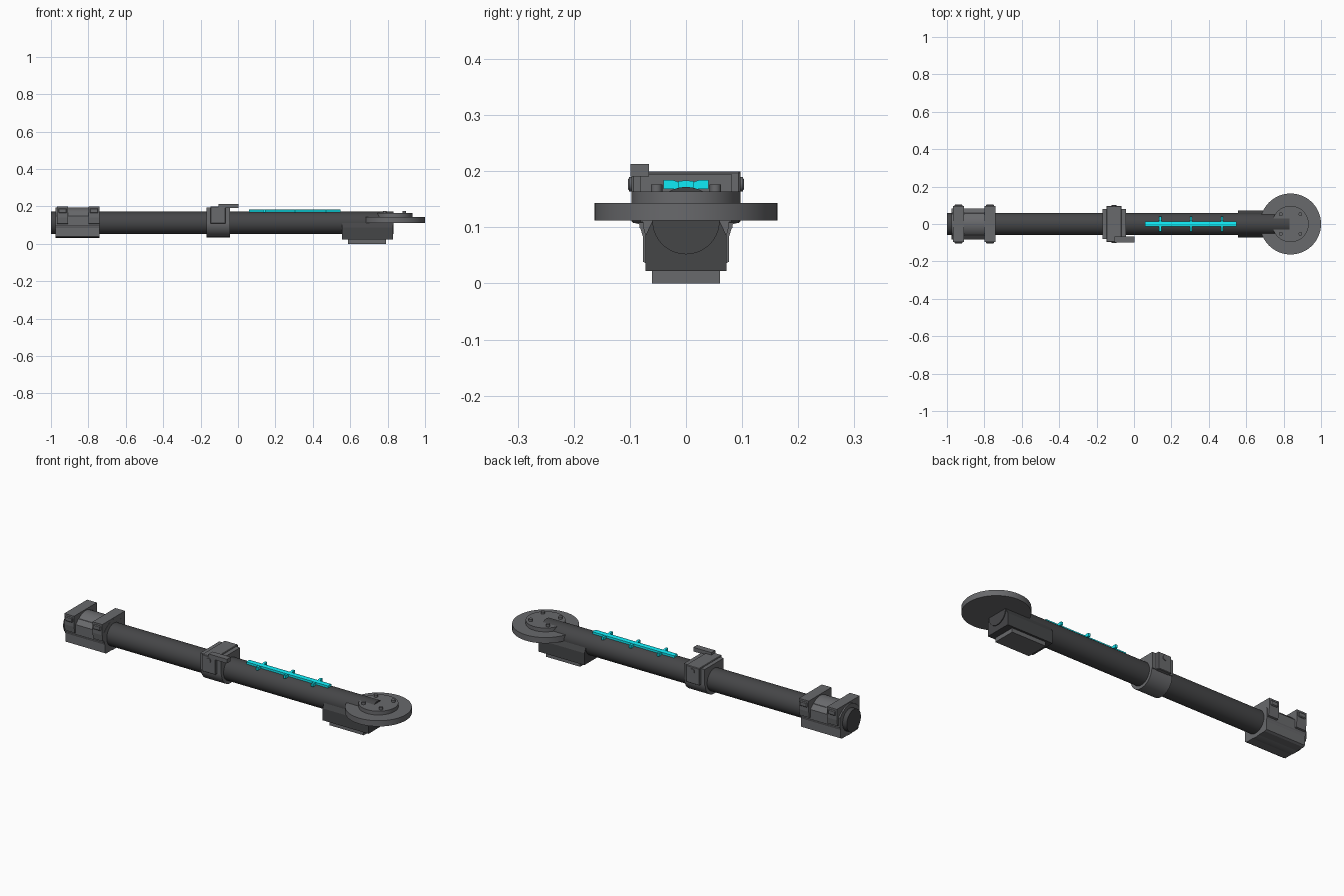
import bpy, bmesh, math
from mathutils import Matrix

if "Cube" in bpy.data.objects:
    bpy.data.objects.remove(bpy.data.objects["Cube"])

TUBE_Z = 0.112


def material(name, rgb):
    mat = bpy.data.materials.new(name)
    mat.diffuse_color = (*rgb, 1)
    mat.use_nodes = True
    mat.node_tree.nodes["Principled BSDF"].inputs["Base Color"].default_value = mat.diffuse_color
    return mat


cyan = material("cyan", (0.005, 0.84, 0.93))
dark = material("dark_metal", (0.06, 0.061, 0.064))
metal = material("metal", (0.14, 0.142, 0.15))


def finish(name, bm, mat, smooth=False, bevel=0):
    bmesh.ops.recalc_face_normals(bm, faces=bm.faces)
    me = bpy.data.meshes.new(name)
    bm.to_mesh(me)
    bm.free()
    ob = bpy.data.objects.new(name, me)
    bpy.context.collection.objects.link(ob)
    me.materials.append(mat)
    if bevel:
        mod = ob.modifiers.new("bevel", 'BEVEL')
        mod.width, mod.segments = bevel, 1
    if smooth:
        bpy.ops.object.select_all(action='DESELECT')
        ob.select_set(True)
        bpy.context.view_layer.objects.active = ob
        bpy.ops.object.shade_smooth_by_angle(angle=math.radians(35))
    return ob


def box(name, x, y, z, mat=metal, bevel=0):
    """Box from (min, max) ranges."""
    bm = bmesh.new()
    size = [b - a for a, b in (x, y, z)]
    mid = [(a + b) / 2 for a, b in (x, y, z)]
    bmesh.ops.create_cube(bm, size=1, matrix=Matrix.Translation(mid) @ Matrix.Diagonal((*size, 1)))
    return finish(name, bm, mat, bevel=bevel)


def cylinder(name, centre, r, length, axis='Z', sides=48, mat=metal):
    rot = {'X': Matrix.Rotation(math.pi / 2, 4, 'Y'),
           'Y': Matrix.Rotation(math.pi / 2, 4, 'X'), 'Z': Matrix()}[axis]
    bm = bmesh.new()
    bmesh.ops.create_cone(bm, cap_ends=True, segments=sides, radius1=r, radius2=r,
                          depth=length, matrix=Matrix.Translation(centre) @ rot)
    return finish(name, bm, mat, smooth=True)


def extrude_x(name, half, x, mat=metal):
    """Half profile of (y, z) points mirrored in y and extruded along x."""
    pts = half + [(-y, z) for y, z in reversed(half) if y > 1e-6]
    bm = bmesh.new()
    face = bm.faces.new([bm.verts.new((x[0], y, z)) for y, z in pts])
    geo = bmesh.ops.extrude_face_region(bm, geom=[face])['geom']
    bmesh.ops.translate(bm, vec=(x[1] - x[0], 0, 0),
                        verts=[v for v in geo if isinstance(v, bmesh.types.BMVert)])
    return finish(name, bm, mat)


# Main tube
cylinder("main_tube", (-0.084, 0, TUBE_Z), 0.06, 1.832, 'X', 64, dark)

# Rear housing with two bolted cross bands
rear = (-0.975, -0.74)
cylinder("rear_housing_shell", (sum(rear) / 2, 0, TUBE_Z), 0.082, rear[1] - rear[0], 'X')
extrude_x("rear_housing_base", [(0.066, 0.033), (0.077, 0.039), (0.077, 0.09), (0.083, 0.1),
                                (0.083, 0.15), (0.06, 0.172)], rear)
for i, x in enumerate((-0.938, -0.77)):
    extrude_x(f"rear_band_{i}", [(0.082, 0.105), (0.092, 0.108), (0.097, 0.142), (0.097, 0.2)],
              (x - 0.029, x + 0.029))
    box(f"rear_band_pad_{i}", (x - 0.022, x + 0.022), (-0.103, 0.103), (0.164, 0.19), bevel=0.004)

# Middle clamp with bolted block and offset tab
cylinder("clamp_ring", (-0.106, 0, TUBE_Z), 0.077, 0.124, 'X')
box("clamp_shoulder", (-0.168, -0.044), (-0.081, 0.081), (0.11, 0.195))
box("clamp_block", (-0.147, -0.067), (-0.097, 0.097), (0.108, 0.2), bevel=0.003)
cylinder("clamp_bolt", (-0.107, 0, 0.177), 0.013, 0.203, 'Y', 24)
box("clamp_tab", (-0.105, 0.003), (-0.099, -0.066), (0.191, 0.213))

# Front saddle under the tube, with foot plate
extrude_x("front_saddle", [(0.072, 0.022), (0.072, 0.086), (0.059, 0.113)], (0.555, 0.828), dark)
box("foot_plate", (0.588, 0.792), (-0.061, 0.061), (0, 0.024))

# Front disc, raised hub and bolts
DX = 0.837
cylinder("front_disc", (DX, 0, 0.128), 0.163, 0.031, 'Z', 64)
cylinder("disc_hub", (DX, 0, 0.152), 0.097, 0.024, 'Z', 64)
for i in range(4):
    a = math.pi / 4 + i * math.pi / 2
    cylinder(f"hub_bolt_{i}", (DX + 0.074 * math.cos(a), 0.074 * math.sin(a), 0.168),
             0.01, 0.016, 'Z', 20)

# Cyan ridge strip and its cross clips
extrude_x("light_strip", [(0.014, 0.169), (0.014, 0.182), (0, 0.184)], (0.06, 0.547), cyan)
for i, x in enumerate((0.14, 0.305, 0.47)):
    extrude_x(f"strip_clip_{i}", [(0.014, 0.17), (0.022, 0.168), (0.04, 0.168), (0.04, 0.184),
                                  (0.022, 0.184), (0.014, 0.181)], (x - 0.006, x + 0.006), cyan)
